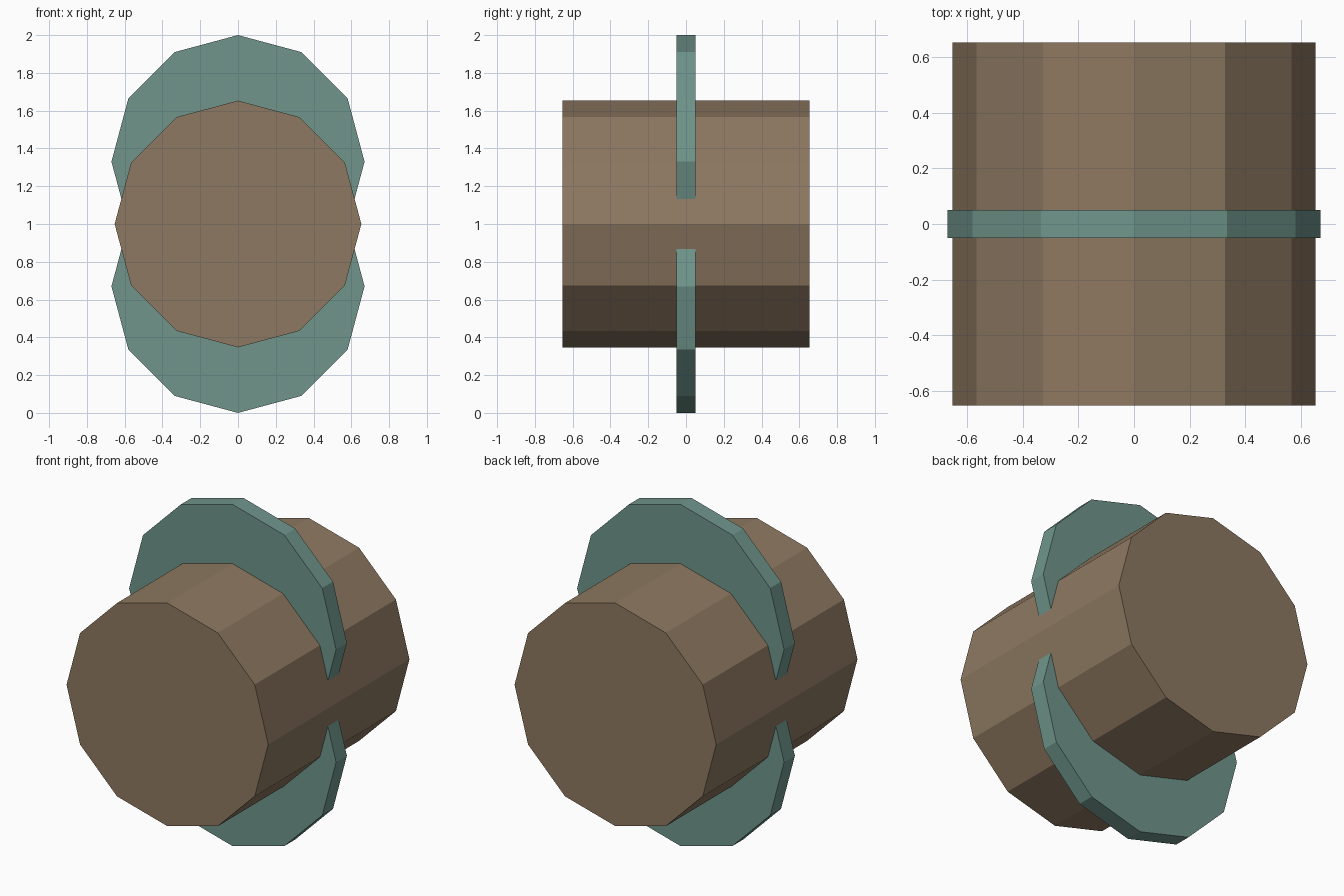
import bpy
import math

if "Cube" in bpy.data.objects:
    bpy.data.objects.remove(bpy.data.objects["Cube"])


def make_material(name, color):
    mat = bpy.data.materials.new(name)
    mat.diffuse_color = color
    mat.use_nodes = True
    mat.node_tree.nodes["Principled BSDF"].inputs["Base Color"].default_value = mat.diffuse_color
    return mat


def add_drum(name, radius, depth, z, mat):
    """12-sided cylinder lying along the y axis, flat shaded."""
    bpy.ops.mesh.primitive_cylinder_add(
        vertices=12, radius=radius, depth=depth,
        location=(0, 0, z), rotation=(math.pi / 2, 0, 0))
    obj = bpy.context.object
    obj.name = name
    obj.data.materials.append(mat)
    return obj


brown = make_material("brown", (0.27, 0.19, 0.12, 1))
teal = make_material("teal", (0.16, 0.30, 0.26, 1))

# Central barrel
add_drum("barrel", 0.653, 1.306, 1.0, brown)

# Two thin discs cutting through the barrel, mirrored about its axis
for name, side in (("upper_disc", 1), ("lower_disc", -1)):
    add_drum(name, 0.67, 0.1, 1.0 + side * 0.33, teal)
